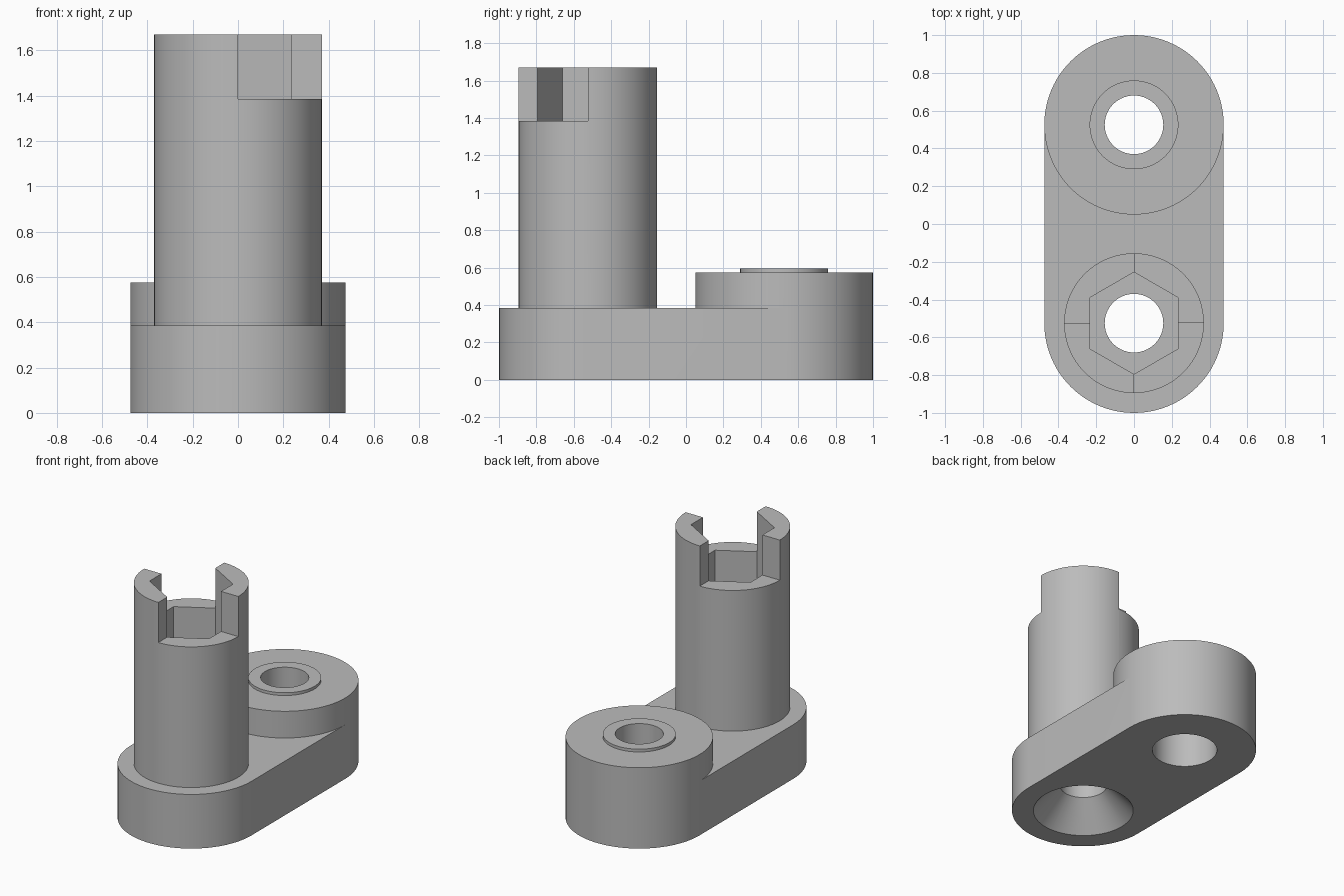
import bpy, bmesh, math

cube = bpy.data.objects.get("Cube")
if cube:
    bpy.data.objects.remove(cube, do_unlink=True)

SEG = 96
R_END, R_BORE, R_POST = 0.475, 0.155, 0.37
Y_BACK, Y_FRONT = 0.525, -0.525
Z_PLATE, Z_BOSS, Z_RING, Z_TOP = 0.385, 0.575, 0.595, 1.67

grey = bpy.data.materials.new("plain_grey")
grey.use_nodes = True
colour = (0.5, 0.5, 0.5, 1)
grey.diffuse_color = colour
grey.node_tree.nodes["Principled BSDF"].inputs["Base Color"].default_value = colour


def prism(name, points, z0, z1):
    """Closed outline extruded from z0 to z1."""
    bm = bmesh.new()
    face = bm.faces.new([bm.verts.new((x, y, z0)) for x, y in points])
    top = bmesh.ops.extrude_face_region(bm, geom=[face])["geom"]
    bmesh.ops.translate(bm, vec=(0, 0, z1 - z0),
                        verts=[v for v in top if isinstance(v, bmesh.types.BMVert)])
    return finish(name, bm)


def finish(name, bm):
    bmesh.ops.recalc_face_normals(bm, faces=bm.faces)
    mesh = bpy.data.meshes.new(name)
    bm.to_mesh(mesh)
    bm.free()
    mesh.materials.append(grey)
    ob = bpy.data.objects.new(name, mesh)
    bpy.context.collection.objects.link(ob)
    return ob


def arc(y, r, a0=0, a1=360, n=SEG):
    """Points on a circle about (0, y), open at its end angle for full turns."""
    last = n if a1 - a0 == 360 else n + 1
    angles = [math.radians(a0 + (a1 - a0) * i / n) for i in range(last)]
    return [(r * math.cos(a), y + r * math.sin(a)) for a in angles]


def cone(name, y, r0, r1, z0, z1):
    bm = bmesh.new()
    bmesh.ops.create_cone(bm, cap_ends=True, segments=SEG,
                          radius1=r0, radius2=r1, depth=z1 - z0)
    bmesh.ops.translate(bm, vec=(0, y, (z0 + z1) / 2), verts=bm.verts)
    return finish(name, bm)


def combine(ob, tools, operation):
    for tool in tools:
        mod = ob.modifiers.new("combine", 'BOOLEAN')
        mod.operation, mod.solver, mod.object = operation, 'EXACT', tool
        bpy.context.view_layer.objects.active = ob
        bpy.ops.object.modifier_apply(modifier=mod.name)


# Arm: flat plate with a rounded front end and a tall round boss at the back
arm = prism("arm", arc(Y_FRONT, R_END, 180, 360, SEG // 2)
            + [(R_END, Y_BACK), (-R_END, Y_BACK)], 0, Z_PLATE)
boss = prism("boss", arc(Y_BACK, R_END), 0, Z_BOSS)
combine(arm, [boss], 'UNION')

# Raised washer face on the boss and hollow post on the plate
washer_ring = prism("washer_ring", arc(Y_BACK, 0.235), Z_BOSS, Z_RING)
drive_post = prism("drive_post", arc(Y_FRONT, R_POST), Z_PLATE, Z_TOP)

# Cutters: bores, counterbore, countersink, hexagonal socket, opposite notches
back_bore = prism("back_bore", arc(Y_BACK, R_BORE), -0.1, 0.8)
counterbore = prism("counterbore", arc(Y_BACK, 0.215), -0.1, 0.4)
front_bore = prism("front_bore", arc(Y_FRONT, R_BORE), -0.1, 1.8)
countersink = cone("countersink", Y_FRONT, 0.333 + 0.093, R_BORE, -0.1, 0.19)
socket = prism("hex_socket", arc(Y_FRONT, 0.27, 30, 390, 6), 1.0, 1.8)
notches = [prism("notch", [(0, Y_FRONT), (s * 0.5, Y_FRONT),
                           (s * 0.5, Y_FRONT - s * 0.5), (0, Y_FRONT - s * 0.5)],
                 1.385, 1.8) for s in (1, -1)]

combine(arm, [back_bore, counterbore, front_bore, countersink], 'DIFFERENCE')
combine(washer_ring, [back_bore], 'DIFFERENCE')
combine(drive_post, [front_bore, socket] + notches, 'DIFFERENCE')

for helper in [boss, back_bore, counterbore, front_bore, countersink, socket] + notches:
    bpy.data.objects.remove(helper, do_unlink=True)

# Merge coplanar pieces, then shade round walls smooth with crisp edges
for ob in (arm, washer_ring, drive_post):
    bm = bmesh.new()
    bm.from_mesh(ob.data)
    bmesh.ops.remove_doubles(bm, verts=bm.verts, dist=0.0001)
    bmesh.ops.dissolve_limit(bm, angle_limit=math.radians(0.5),
                             verts=bm.verts, edges=bm.edges)
    bm.to_mesh(ob.data)
    bm.free()
    bpy.ops.object.select_all(action='DESELECT')
    ob.select_set(True)
    bpy.context.view_layer.objects.active = ob
    bpy.ops.object.shade_smooth_by_angle(angle=math.radians(30))
